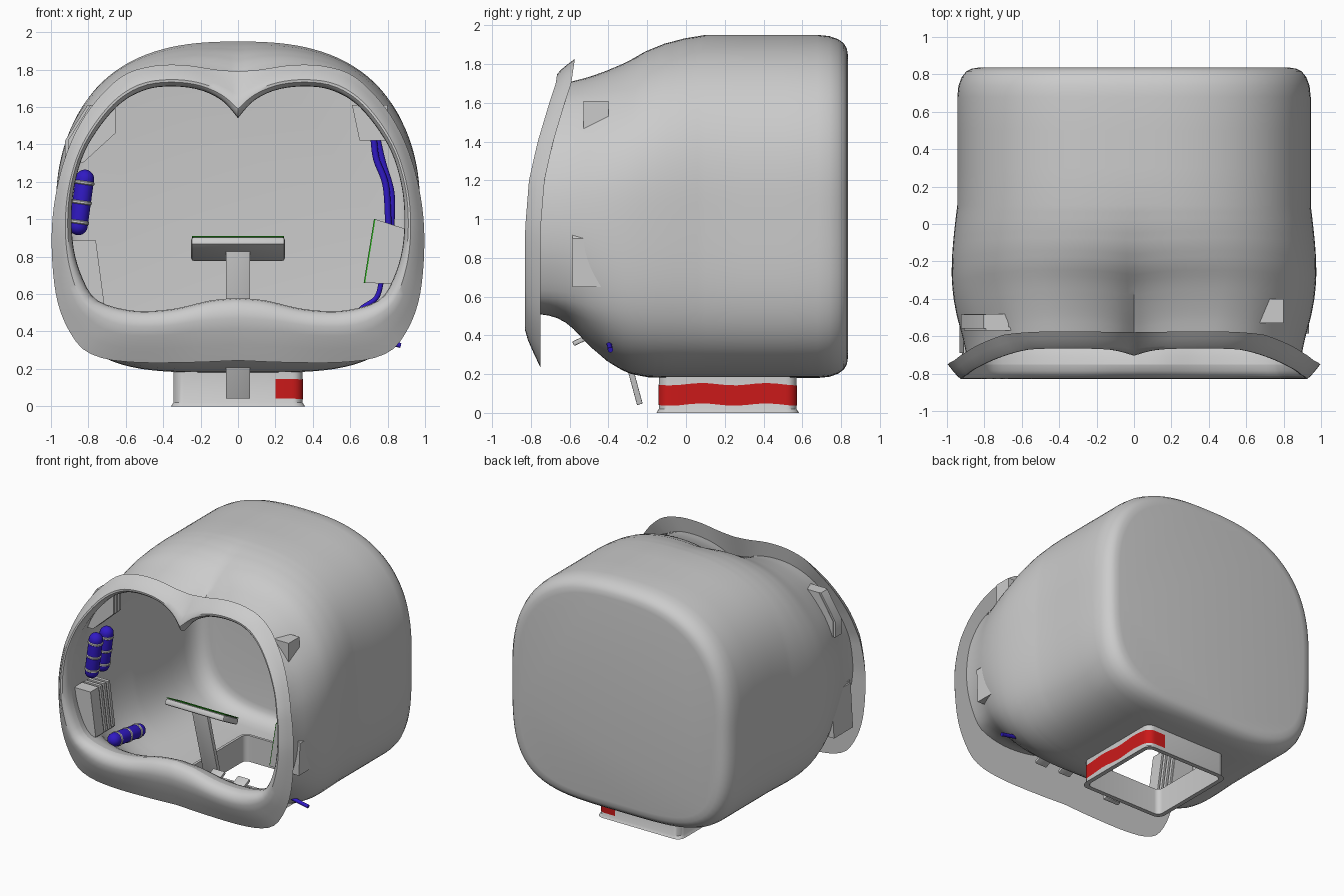
import bpy, bmesh, math
from mathutils import Vector as V

if "Cube" in bpy.data.objects:
    bpy.data.objects.remove(bpy.data.objects["Cube"])


def mat(name, rgb):
    m = bpy.data.materials.new(name)
    m.diffuse_color = (*rgb, 1)
    m.use_nodes = True
    m.node_tree.nodes["Principled BSDF"].inputs["Base Color"].default_value = m.diffuse_color
    return m


RED, BLUE, GREEN = mat("red", (.6, .01, .01)), mat("blue", (.03, .01, .55)), mat("green", (.02, .4, .01))


def finish(name, bm, m=None):
    bmesh.ops.recalc_face_normals(bm, faces=bm.faces)
    me = bpy.data.meshes.new(name)
    bm.to_mesh(me)
    bm.free()
    ob = bpy.data.objects.new(name, me)
    bpy.context.collection.objects.link(ob)
    if m:
        me.materials.append(m)
    bpy.ops.object.select_all(action='DESELECT')
    ob.select_set(True)
    bpy.context.view_layer.objects.active = ob
    bpy.ops.object.shade_smooth_by_angle(angle=math.radians(35))
    return ob


def loft(rings, closed=True, wrap=False, caps=(False, False)):
    bm = bmesh.new()
    vs = [[bm.verts.new(p) for p in r] for r in rings]
    n = len(vs[0])
    for k in range(len(vs) if wrap else len(vs) - 1):
        a, b = vs[k], vs[(k + 1) % len(vs)]
        for i in range(n if closed else n - 1):
            j = (i + 1) % n
            bm.faces.new((a[i], a[j], b[j], b[i]))
    for c, r in zip(caps, (vs[0], vs[-1])):
        if c:
            bm.faces.new(r)
    return bm


def interp(x, tab):
    if x <= tab[0][0]:
        return tab[0][1]
    for (a, p), (b, q) in zip(tab, tab[1:]):
        if x <= b:
            return p + (q - p) * (x - a) / (b - a)
    return tab[-1][1]


def smooth_path(pts, k=8):
    pts = [V(p) for p in pts]
    e = [2 * pts[0] - pts[1]] + pts + [2 * pts[-1] - pts[-2]]
    out = []
    for i in range(1, len(e) - 2):
        p0, p1, p2, p3 = e[i - 1:i + 3]
        for s in range(k):
            t = s / k
            out.append(.5 * (2 * p1 + (p2 - p0) * t + (2 * p0 - 5 * p1 + 4 * p2 - p3) * t * t
                             + (3 * p1 - p0 - 3 * p2 + p3) * t ** 3))
    return out + [pts[-1]]


# outlines as functions of the angle from straight up, around (0, CZ)
CZ, N = 1.065, 128
ANG = [2 * math.pi * i / N for i in range(N)]


def outline(half):
    tab = [(math.atan2(p.x, p.y - CZ), math.hypot(p.x, p.y - CZ)) for p in smooth_path(half)]
    out = []
    for a in ANG:
        r = interp(min(a, 2 * math.pi - a), tab)
        out.append((r * math.sin(a), CZ + r * math.cos(a)))
    return out


opening = outline([(0, 1.54), (.08, 1.63), (.2, 1.69), (.35, 1.71), (.5, 1.69), (.65, 1.6), (.8, 1.4), (.87, 1.2),
                   (.89, 1), (.87, .8), (.8, .62), (.72, .55), (.55, .51), (.35, .52), (.15, .565), (0, .58)])
outer = outline([(0, 1.79), (.12, 1.8), (.3, 1.825), (.48, 1.815), (.64, 1.75), (.82, 1.55), (.94, 1.28), (.995, .95),
                 (.97, .58), (.87, .35), (.75, .265), (.55, .235), (.25, .235), (0, .245)])
body = []
for a in ANG:
    s, c = math.sin(a), math.cos(a)
    n = 2.55 if c > 0 else 4
    r = (abs(s / .945) ** n + abs(c / .885) ** n) ** (-1 / n)
    body.append((r * s, CZ + r * c))
BACK_Y = [(.95, -.75), (1.2, -.73), (1.4, -.685), (1.6, -.625), (1.7, -.592), (1.83, -.573)]

# face rim around the heart-shaped opening
rows = [(0, 0), (.02, .035), (.09, .06), (.2, .076), (.32, .08), (.5, .066), (.75, .035), (1, 0)]
rings = []
for t, d in rows:
    ring = []
    for (x0, z0), (x1, z1) in zip(opening, outer):
        x, z = x0 + (x1 - x0) * t, z0 + (z1 - z0) * t
        ring.append((x, interp(z, BACK_Y) - d, z))
    rings.append(ring)
finish("face_rim", loft(rings, wrap=True))

# head shell, lofted from the opening to a rounded box
F_TOP = [(0, 0), (.13, .12), (.26, .28), (.41, .48), (.56, .72), (.7, .86), (.85, .95), (1, 1)]
F_LOW = [(0, 0), (.06, .03), (.12, .1), (.18, .22), (.29, .54), (.41, .79), (.53, .94), (.65, .99), (.75, 1)]
rings = []
for k in range(21):
    u, ring = k / 20, []
    for a, (x0, z0), (x1, z1) in zip(ANG, opening, body):
        w = min(1, max(0, (math.cos(a) + .1) / .8))
        w = w * w * (3 - 2 * w)
        f = w * interp(u, F_TOP) + (1 - w) * interp(u, F_LOW)
        y0 = interp(z0, BACK_Y)
        bulge = 1 + .035 * math.sin(math.pi * u) * math.sin(a) ** 2
        ring.append(((x0 + (x1 - x0) * f) * bulge, y0 + (.1 - y0) * u, z0 + (z1 - z0) * f))
    rings.append(ring)
for y, s in [(.3, 1), (.5, 1), (.68, 1), (.74, .993), (.785, .975), (.815, .95), (.83, .92), (.836, .88)]:
    rings.append([(x * s, y, CZ + (z - CZ) * s) for x, z in body])
bm = loft(rings, caps=(False, True))
for co, no in [((.325, 0, 0), (1, 0, 0)), ((-.325, 0, 0), (1, 0, 0)), ((0, -.12, 0), (0, 1, 0)), ((0, .55, 0), (0, 1, 0))]:
    fs = [f for f in bm.faces if f.calc_center_median().z < .3 and len(f.verts) < 20]
    g = fs + list({e for f in fs for e in f.edges}) + list({v for f in fs for v in f.verts})
    bmesh.ops.bisect_plane(bm, geom=g, plane_co=co, plane_no=no)
hole = []
for f in bm.faces:
    c = f.calc_center_median()
    if abs(c.x) < .325 and -.12 < c.y < .55 and c.z < .3:
        hole.append(f)
bmesh.ops.delete(bm, geom=hole, context='FACES')
finish("head_shell", bm)


# neck collar and its red band
def round_rect(hx, hy, r, z, cy=.215):
    pts = []
    for q, (sx, sy) in enumerate([(1, 1), (-1, 1), (-1, -1), (1, -1)]):
        for i in range(7):
            a = math.pi / 2 * (q + i / 6)
            pts.append((sx * (hx - r) + r * math.cos(a), cy + sy * (hy - r) + r * math.sin(a), z))
    return pts


finish("neck_collar", loft([round_rect(h, h + .01, r, z) for h, r, z in
                            [(.358, .06, 0), (.345, .055, .02), (.345, .055, .2), (.325, .04, .2), (.325, .04, 0)]],
                           wrap=True))
base = round_rect(.348, .358, .058, 0)
side = [V((.2, base[20][1], 0))] + [V(p) for p in base[21:]]
gap = [V(base[-1]).lerp(V(base[0]), i / 12) for i in range(1, 12)]
path = side + gap + [V(p) for p in base[:7]] + [V((.2, base[6][1], 0))]
wave = [.006 * math.sin(p.y * 19) for p in path]
finish("neck_band", loft([[p + V((0, 0, z + w)) for p, w in zip(path, wave)] for z in (.043, .148)], closed=False), RED)


# interior equipment helpers
def prism(name, poly, y0, y1, m=None):
    return finish(name, loft([[(x, y, z) for x, z in poly] for y in (y0, y1)], caps=(True, True)), m)


def block(name, size, loc, tilt=0, m=None, bevel=.006):
    bm = bmesh.new()
    bmesh.ops.create_cube(bm, size=1)
    bmesh.ops.scale(bm, vec=size, verts=bm.verts)
    if bevel:
        bmesh.ops.bevel(bm, geom=bm.edges[:], offset=bevel, segments=2, affect='EDGES', profile=.5)
    ob = finish(name, bm, m)
    ob.location, ob.rotation_euler = loc, (tilt, 0, 0)
    return ob


def turned(name, a, b, prof, m=None):
    a, b = V(a), V(b)
    d = (b - a).normalized()
    p = d.orthogonal().normalized()
    q = d.cross(p)
    rings = [[a + d * t + (p * math.cos(w) + q * math.sin(w)) * r for w in [math.tau * i / 20 for i in range(20)]]
             for t, r in prof]
    return finish(name, loft(rings, caps=(True, True)), m)


def canister(name, a, b, r=.05):
    L = (V(b) - V(a)).length
    arc = [(r - r * math.cos(t), r * math.sin(t)) for t in [math.pi / 2 * i / 6 for i in range(7)]]
    arc[0] = (0, .002)
    turned(name, a, b, arc + [(L - t, s) for t, s in reversed(arc)], BLUE)
    for i, t in enumerate((.2, .5, .8)):
        c, h = L * t, .01
        turned(f"{name}_band_{i}", a, b, [(c - h, r), (c - h / 2, r + .005), (c + h / 2, r + .005), (c + h, r)])


def cable(name, pts, r=.018):
    cu = bpy.data.curves.new(name, 'CURVE')
    cu.dimensions, cu.bevel_depth, cu.bevel_resolution, cu.use_fill_caps = '3D', r, 3, True
    path = smooth_path(pts, 6)
    sp = cu.splines.new('POLY')
    sp.points.add(len(path) - 1)
    for p, c in zip(sp.points, path):
        p.co = (*c, 1)
    cu.materials.append(BLUE)
    bpy.context.collection.objects.link(bpy.data.objects.new(name, cu))


# central console: leaning stem, tilted desk, green screen, pedals
lean = math.atan(.27)
block("console_stem", (.13, .03, .82), (0, -.345, .44), lean, bevel=.003)
tilt = math.radians(-28)
block("console_desk", (.5, .2, .045), (0, -.44, .84), tilt, bevel=.012)
block("console_screen", (.49, .19, .006), (0, -.428, .864), tilt, GREEN, 0)
for x in (.15, .36):
    block("pedal", (.1, .16, .025), (x, -.51, .39), math.radians(25))

# left equipment: finned box, slotted box, canisters
fin = [(-.91, 1.30), (-.83, 1.30), (-.655, 1.46), (-.655, 1.61), (-.79, 1.61), (-.91, 1.42)]
for i in range(3):
    prism(f"vent_fin_{i}", fin, -.57 + i * .035, -.55 + i * .035)
prism("vent_core", [(x - .015, z) for x, z in fin], -.56, -.485)
low = [(-.92, .55), (-.715, .55), (-.76, .885), (-.9, .885)]
prism("slot_box_core", [(x - .012, z - .012) for x, z in low], -.69, -.46)
prism("slot_box_front", low, -.7, -.6)
for i in range(3):
    prism(f"slot_box_rib_{i}", low, -.58 + i * .045, -.555 + i * .045)
canister("front_canister", (-.86, -.55, .915), (-.812, -.55, 1.265))
canister("rear_canister", (-.86, -.42, .915), (-.812, -.42, 1.265))
canister("floor_canister", (-.72, -.52, .45), (-.7, -.15, .41))

# right equipment: upper box, screen box, cables
prism("upper_box", [(.61, 1.61), (.65, 1.42), (.8, 1.42), (.8, 1.61)], -.53, -.4)
prism("screen_box", [(.735, 1.0), (.89, .95), (.935, .9), (.925, .65), (.68, .66)], -.585, -.38)
prism("side_screen", [(.735, 1.0), (.68, .66), (.672, .66), (.727, 1.0)], -.58, -.385, GREEN)
cable("cable_a", [(.725, -.47, 1.43), (.74, -.47, 1.32), (.79, -.47, 1.18), (.805, -.47, .96)])
cable("cable_b", [(.745, -.43, 1.43), (.775, -.43, 1.3), (.82, -.43, 1.14), (.82, -.43, .96)])
cable("floor_cable", [(.77, -.45, .68), (.74, -.45, .58), (.66, -.45, .52), (.63, -.42, .44), (.7, -.4, .37),
                      (.87, -.39, .325)], .014)
